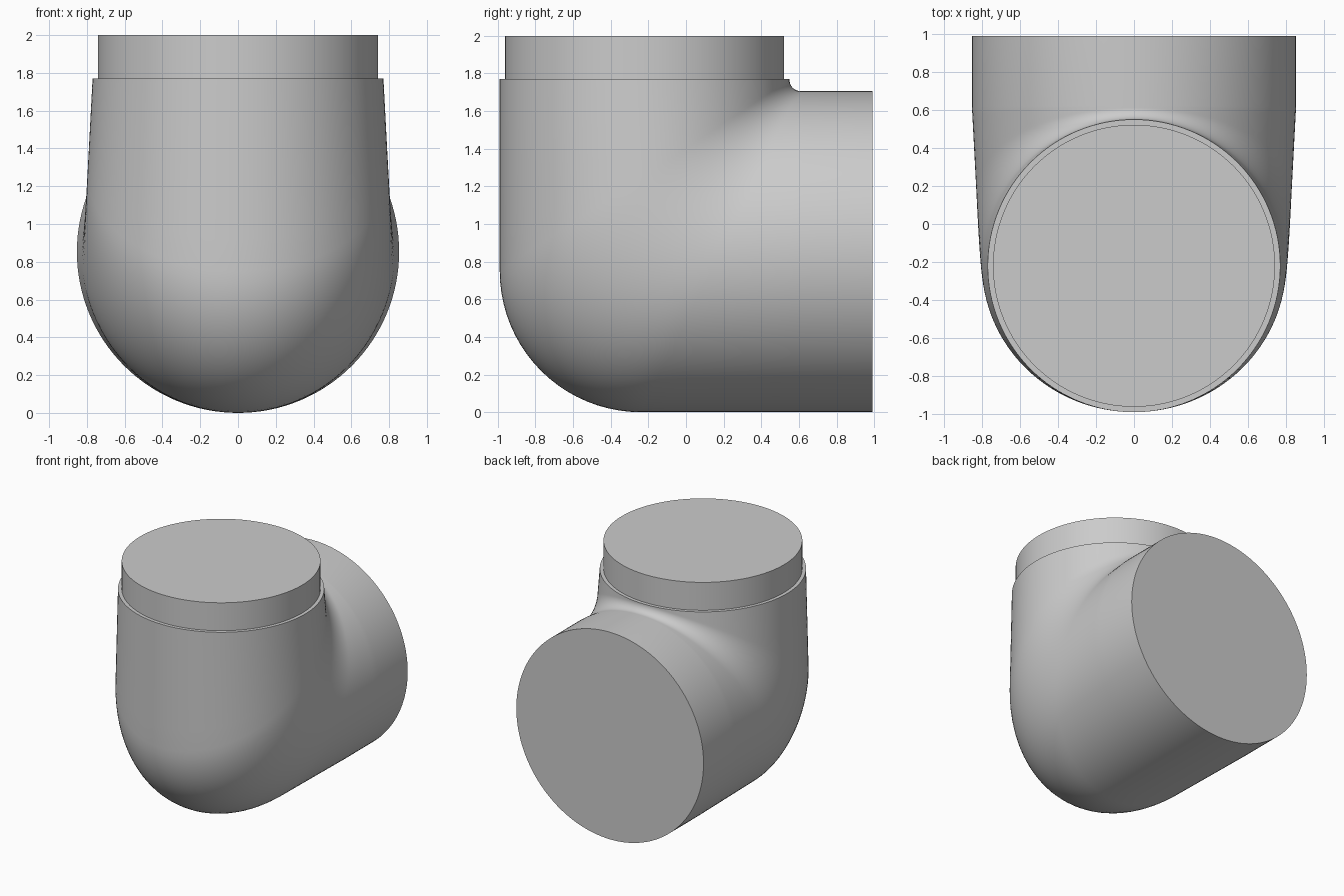
import bpy, bmesh
from math import sin, cos, pi

if "Cube" in bpy.data.objects:
    bpy.data.objects.remove(bpy.data.objects["Cube"])

SIDES, BEND, STRAIGHT = 128, 20, 6
CY, R_TOP, Z_TOP = -0.22, 0.77, 1.77      # vertical branch
CZ, R_BACK, Y_BACK = 0.853, 0.853, 0.62   # horizontal branch
R_PLUG, Y_END = 0.742, 0.99


def line(a):
    """One lengthwise line of the elbow skin, from the plug top to the back end."""
    s, c = sin(a), cos(a)
    y0, z1 = CY + R_TOP * c, CZ + R_BACK * c
    r = 0.06 + 0.69 * (1 - c) / 2         # bend radius: tight inside, wide outside
    yz = [(y0, Z_TOP + (z1 + r - Z_TOP) * i / STRAIGHT) for i in range(STRAIGHT)]
    for i in range(BEND + 1):
        t = i / BEND * pi / 2
        yz.append((y0 + r - r * cos(t), z1 + r - r * sin(t)))
    yz += [(y0 + r + (Y_BACK - y0 - r) * i / STRAIGHT, z1) for i in range(1, STRAIGHT + 1)]
    # widen evenly along the path
    d = [0]
    for p, q in zip(yz, yz[1:]):
        d.append(d[-1] + ((p[0] - q[0]) ** 2 + (p[1] - q[1]) ** 2) ** 0.5)
    pts = [(s * (R_TOP + (R_BACK - R_TOP) * k / d[-1]), y, z) for k, (y, z) in zip(d, yz)]
    plug = [(R_PLUG * s, CY + R_PLUG * c, z) for z in (2.0, Z_TOP)]
    return plug + pts + [(R_BACK * s, Y_END, z1)]


# Pipe elbow with stepped plug, lofted as one closed skin
bm = bmesh.new()
lines = [[bm.verts.new(p) for p in line(2 * pi * i / SIDES)] for i in range(SIDES)]
for i in range(SIDES):
    a, b = lines[i], lines[(i + 1) % SIDES]
    for j in range(len(a) - 1):
        bm.faces.new((a[j], b[j], b[j + 1], a[j + 1]))
for end in (0, -1):
    bm.faces.new([l[end] for l in lines])
bmesh.ops.recalc_face_normals(bm, faces=bm.faces[:])
mesh = bpy.data.meshes.new("pipe_elbow")
bm.to_mesh(mesh)
bm.free()
elbow = bpy.data.objects.new("pipe_elbow", mesh)
bpy.context.collection.objects.link(elbow)
bpy.context.view_layer.objects.active = elbow
elbow.select_set(True)
bpy.ops.object.shade_smooth_by_angle(angle=pi / 6)
